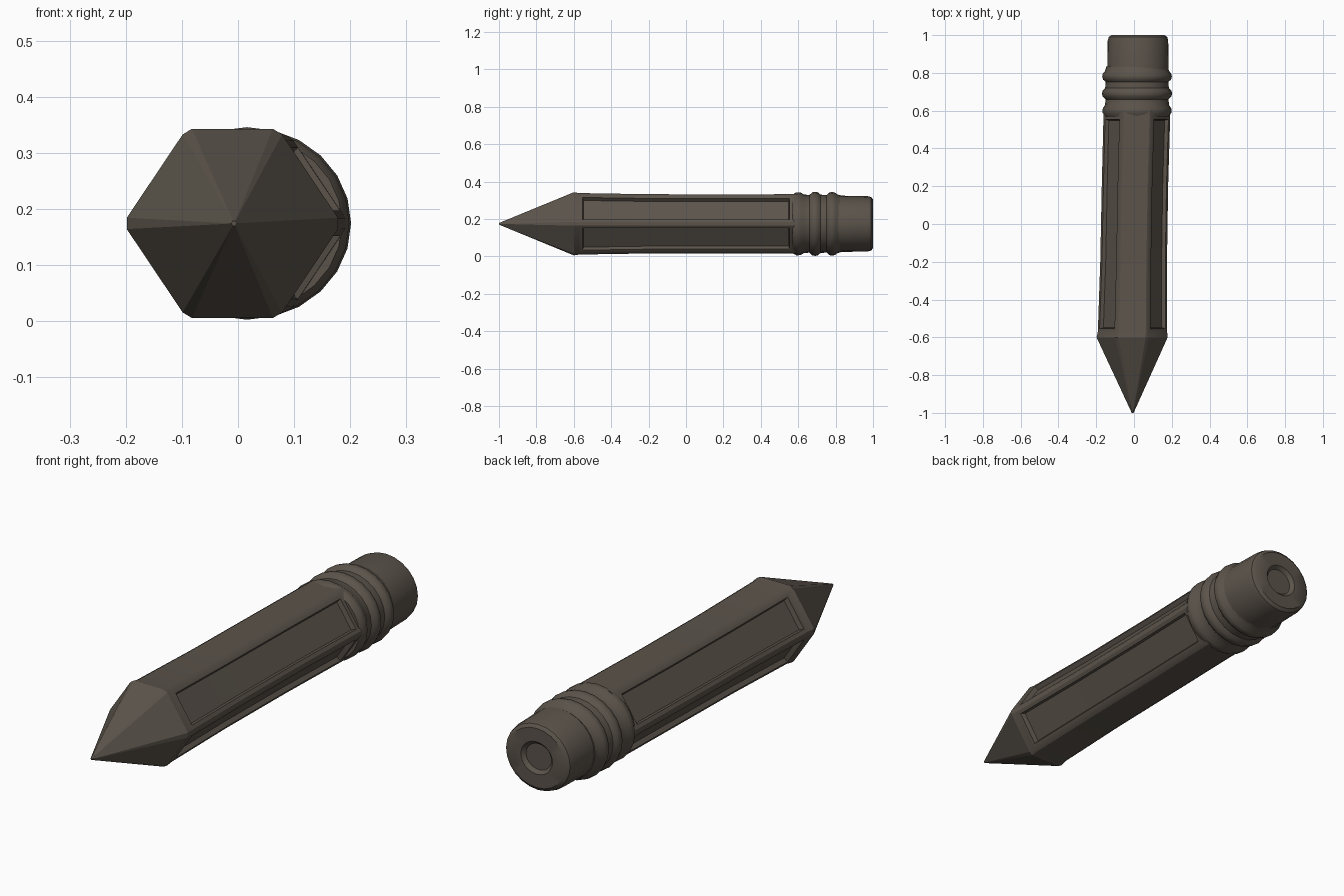
import bpy, bmesh, math

if "Cube" in bpy.data.objects:
    bpy.data.objects.remove(bpy.data.objects["Cube"])

ZC = 0.174  # height of the pencil axis

mat = bpy.data.materials.new("dark brown grey")
mat.diffuse_color = (0.105, 0.088, 0.070, 1)
mat.use_nodes = True
mat.node_tree.nodes["Principled BSDF"].inputs["Base Color"].default_value = mat.diffuse_color


def hex_section():
    """Hexagon with flat top and bottom and lightly blunted corners (12 points)."""
    c = [(1, 0), (0.42, 0.865), (-0.42, 0.865), (-1, 0), (-0.42, -0.865), (0.42, -0.865)]
    pts = []
    for i, p in enumerate(c):
        for q in (c[i - 1], c[(i + 1) % 6]):
            pts.append((p[0] + (q[0] - p[0]) * 0.06, p[1] + (q[1] - p[1]) * 0.06))
    return pts


def round_section(n=24):
    return [(1.06 * math.cos(2 * math.pi * i / n), 0.98 * math.sin(2 * math.pi * i / n))
            for i in range(n)]


def loft(section, stations, cap_start=True, cap_end=True):
    """Skin a cross-section through (y, centre x, radius) stations; faces[i][k] = span i, side k."""
    bm = bmesh.new()
    rings = [[bm.verts.new((cx + px * r, y, ZC + pz * r)) for px, pz in section]
             for y, cx, r in stations]
    n = len(section)
    faces = [[bm.faces.new((a[k], b[k], b[(k + 1) % n], a[(k + 1) % n])) for k in range(n)]
             for a, b in zip(rings, rings[1:])]
    if cap_start:
        bm.faces.new(rings[0])
    if cap_end:
        bm.faces.new(rings[-1][::-1])
    bmesh.ops.recalc_face_normals(bm, faces=bm.faces)
    return bm, faces


def finish(name, bm, angle):
    me = bpy.data.meshes.new(name)
    bm.to_mesh(me)
    bm.free()
    ob = bpy.data.objects.new(name, me)
    bpy.context.collection.objects.link(ob)
    me.materials.append(mat)
    bpy.ops.object.select_all(action='DESELECT')
    ob.select_set(True)
    bpy.context.view_layer.objects.active = ob
    bpy.ops.object.shade_smooth_by_angle(angle=math.radians(angle))
    return ob


# Hexagonal shaft, slightly leaning, with recessed panels on the four slanted sides
shaft = [(-0.60, -0.01, 0.195), (-0.57, -0.008, 0.190), (-0.2, -0.002, 0.183),
         (0.2, 0.005, 0.182), (0.57, 0.015, 0.183), (0.60, 0.015, 0.183)]
bm, faces = loft(hex_section(), shaft)
for side in (1, 5, 7, 11):
    panel = [faces[i][side] for i in range(1, 4)]
    bmesh.ops.inset_region(bm, faces=panel, thickness=0.016, depth=0.0, use_even_offset=True)
    bmesh.ops.inset_region(bm, faces=panel, thickness=0.006, depth=-0.02, use_even_offset=True)
finish("hexagonal_shaft", bm, 25)

# Sharpened tip
tip = [(-1.0, -0.007, 0.005), (-0.60, -0.01, 0.195)]
bm, _ = loft(hex_section(), tip, cap_end=False)
finish("sharpened_tip", bm, 20)

# Metal sleeve with collar and two raised rings
sleeve = [(0.570, 0.160), (0.590, 0.172), (0.612, 0.171), (0.630, 0.160), (0.660, 0.157),
          (0.675, 0.172), (0.690, 0.175), (0.705, 0.172), (0.720, 0.159), (0.752, 0.157),
          (0.765, 0.170), (0.780, 0.174), (0.795, 0.171), (0.810, 0.160), (0.835, 0.153)]
bm, _ = loft(round_section(), [(y, 0.016, r) for y, r in sleeve])
finish("ringed_sleeve", bm, 35)

# Eraser with rounded rim and a shallow dimple in its end
eraser = [(0.80, 0.154), (0.97, 0.151), (0.99, 0.146), (1.0, 0.132),
          (1.0, 0.072), (0.985, 0.058)]
bm, _ = loft(round_section(), [(y, 0.021, r) for y, r in eraser])
finish("eraser", bm, 35)
